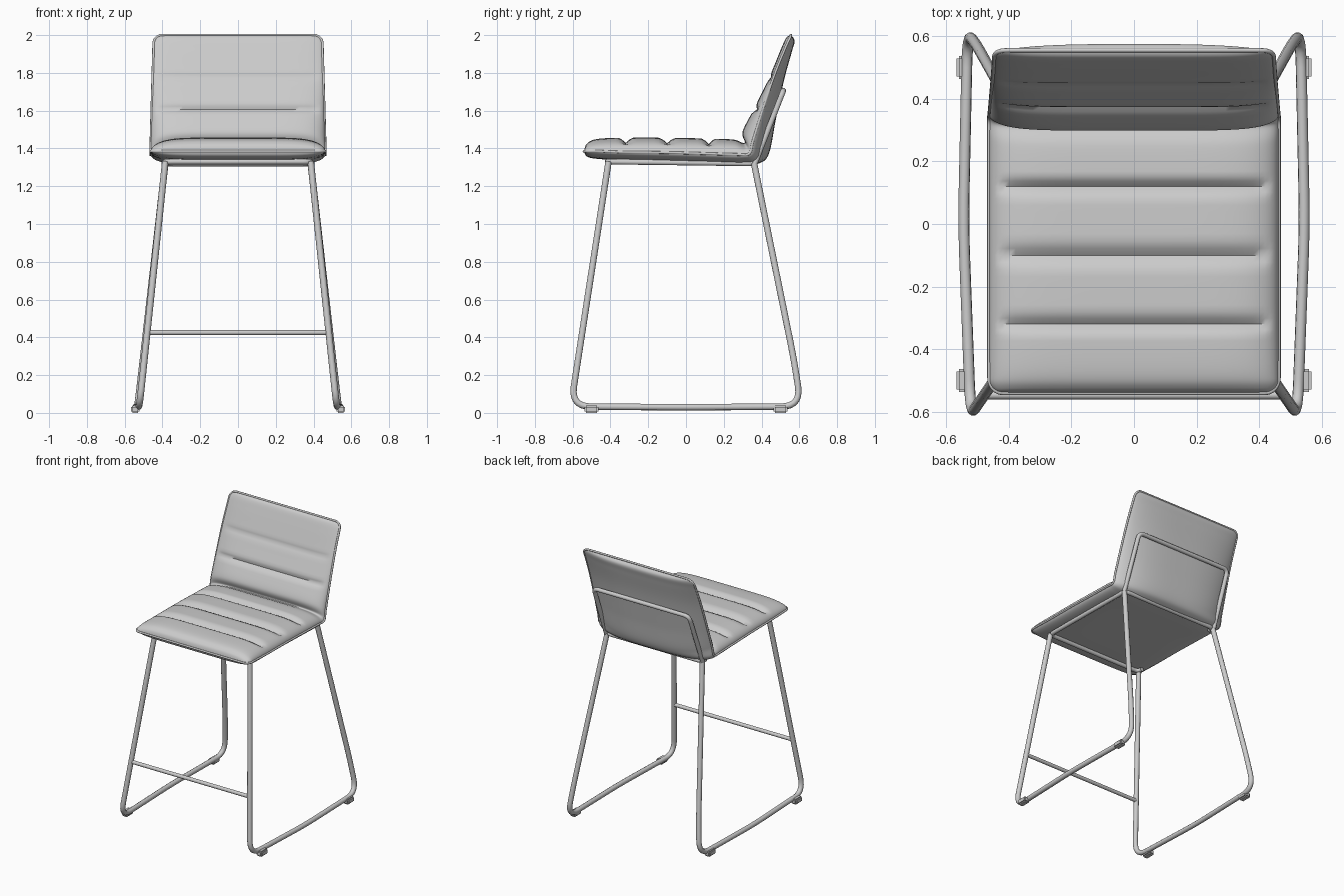
import bpy, bmesh, math
from mathutils import Vector

if "Cube" in bpy.data.objects:
    bpy.data.objects.remove(bpy.data.objects["Cube"])

grey = bpy.data.materials.new("light grey")
grey.diffuse_color = (0.6, 0.6, 0.6, 1)
grey.use_nodes = True
grey.node_tree.nodes["Principled BSDF"].inputs["Base Color"].default_value = grey.diffuse_color


def add_object(name, mesh, angle=40):
    ob = bpy.data.objects.new(name, mesh)
    bpy.context.collection.objects.link(ob)
    mesh.materials.clear()
    mesh.materials.append(grey)
    bpy.ops.object.select_all(action='DESELECT')
    ob.select_set(True)
    bpy.context.view_layer.objects.active = ob
    bpy.ops.object.shade_smooth_by_angle(angle=math.radians(angle))
    return ob


def fillet(pts, radius, closed=False, n=7):
    """Round the corners of a polyline."""
    pts = [Vector(p) for p in pts]
    out = []
    for i, p in enumerate(pts):
        if not closed and i in (0, len(pts) - 1):
            out.append(p)
            continue
        a, b = pts[i - 1] - p, pts[(i + 1) % len(pts)] - p
        d = min(radius, a.length * 0.45, b.length * 0.45)
        a, b = p + a.normalized() * d, p + b.normalized() * d
        for k in range(n + 1):
            t = k / n
            out.append(a * (1 - t) ** 2 + p * 2 * t * (1 - t) + b * t * t)
    return out


def tube(name, pts, radius, closed=False):
    cu = bpy.data.curves.new(name + "_path", 'CURVE')
    cu.dimensions = '3D'
    cu.bevel_depth = radius
    cu.bevel_resolution = 3
    cu.use_fill_caps = not closed
    sp = cu.splines.new('POLY')
    sp.points.add(len(pts) - 1)
    for q, p in zip(sp.points, pts):
        q.co = (*p, 1)
    sp.use_cyclic_u = closed
    tmp = bpy.data.objects.new("tmp", cu)
    bpy.context.collection.objects.link(tmp)
    bpy.context.view_layer.update()
    mesh = bpy.data.meshes.new_from_object(tmp.evaluated_get(bpy.context.evaluated_depsgraph_get()))
    bpy.data.objects.remove(tmp)
    return add_object(name, mesh)


# Upholstery: side profiles (y, z) of top face, edge seam and underside
top = [(-.54, 1.385), (-.525, 1.425), (-.47, 1.45), (-.32, 1.457), (-.10, 1.457), (.12, 1.452),
       (.25, 1.447), (.31, 1.43), (.30, 1.49), (.36, 1.61), (.44, 1.775), (.50, 1.92), (.53, 1.985), (.555, 2)]
seam = [(-.54, 1.385), (-.525, 1.385), (-.47, 1.385), (-.32, 1.38), (-.10, 1.378), (.12, 1.372),
        (.27, 1.368), (.335, 1.372), (.355, 1.44), (.405, 1.60), (.465, 1.78), (.525, 1.93), (.55, 1.985), (.555, 2)]
under = [(-.54, 1.385), (-.525, 1.358), (-.47, 1.345), (-.32, 1.336), (-.10, 1.327), (.12, 1.32),
         (.30, 1.314), (.39, 1.322), (.44, 1.375), (.475, 1.55), (.52, 1.765), (.56, 1.91), (.575, 1.97), (.555, 2)]
GROOVES = (3, 4, 5, 9, 10)
LAST = len(seam) - 1


def at(keys, s):
    """Catmull-Rom point of a profile at parameter s."""
    i = min(int(s), LAST - 1)
    t = s - i
    a, b, c, d = (Vector(keys[max(0, min(LAST, i + k))]) for k in (-1, 0, 1, 2))
    return 0.5 * (2 * b + (c - a) * t + (2 * a - 5 * b + 4 * c - d) * t * t + (3 * b - a - 3 * c + d) * t ** 3)


def half_width(s):
    p = at(seam, s)
    w = .462 - .017 * max(0, min(1, (p.y - 1.4) / .6))
    r = .045
    d = min((p - Vector(seam[0])).length, (p - Vector(seam[-1])).length, r)
    return w - r + math.sqrt(r * r - (r - d) ** 2)


ROWS = [k / 10 for k in range(LAST * 10 + 1)]
COLS = [math.sin(math.pi / 2 * (k / 18 - 1)) for k in range(37)]
bm = bmesh.new()
for keys in (top, under):
    grid = []
    for s in ROWS:
        e, far, hw = at(seam, s), at(keys, s), half_width(s)
        row = []
        for v in COLS:
            f = max(0, 1 - abs(v) ** 6) ** .5
            if keys is top:
                inside = max(0, min(1, (.95 - abs(v)) / .06))
                f *= 1 - .36 * inside * sum(math.exp(-((s - g) / .1) ** 2) for g in GROOVES)
            else:
                k = max(0, min(1, (s - 6) / 2))
                f = f * (1 - k) + k * max(0, 1 - abs(v) ** 3) ** .7
            p = e.lerp(far, f)
            row.append(bm.verts.new((v * hw, p.x, p.y)))
        grid.append(row)
    for r0, r1 in zip(grid, grid[1:]):
        for j in range(len(COLS) - 1):
            bm.faces.new((r0[j], r0[j + 1], r1[j + 1], r1[j]))
bmesh.ops.remove_doubles(bm, verts=bm.verts, dist=1e-5)
bmesh.ops.recalc_face_normals(bm, faces=bm.faces)
me = bpy.data.meshes.new("seat_and_back_upholstery")
bm.to_mesh(me)
bm.free()
add_object("seat_and_back_upholstery", me, 60)

# Piping along the edge seam
edge = [(half_width(s), *at(seam, s)) for s in ROWS[::2]]
tube("edge_piping", edge + [(-x, y, z) for x, y, z in reversed(edge)], .007, True)

# Sled legs and foot pads, one set on each side
for side, sx in (("right", 1), ("left", -1)):
    path = [(.385, -.41, 1.33), (.522, -.61, .033), (.545, 0, .03), (.532, .61, .033),
            (.502, .57, .29), (.385, .36, 1.322)]
    tube(side + "_sled_leg", fillet([(sx * x, y, z) for x, y, z in path], .11), .0175)
    for end, y in (("front", -.5), ("rear", .5)):
        bm = bmesh.new()
        bmesh.ops.create_cube(bm, size=1)
        for v in bm.verts:
            v.co = (sx * .544 + v.co.x * .046, y + v.co.y * .075, .02 + v.co.z * .04)
        bmesh.ops.bevel(bm, geom=bm.edges[:], offset=.008, segments=2, affect='EDGES')
        me = bpy.data.meshes.new(side + "_" + end + "_foot_pad")
        bm.to_mesh(me)
        bm.free()
        add_object(me.name, me)

# Footrest, frame under the seat and hoop behind the back
tube("footrest", [(-.48, -.547, .425), (.48, -.547, .425)], .0135)
tube("under_seat_frame", fillet([(-.385, -.415, 1.33), (.385, -.415, 1.33), (.385, .365, 1.32),
                                 (-.385, .365, 1.32)], .04, True), .015)
tube("back_hoop", fillet([(-.39, .365, 1.32), (-.385, .515, 1.705), (.385, .515, 1.705),
                          (.39, .365, 1.32)], .04), .015)
